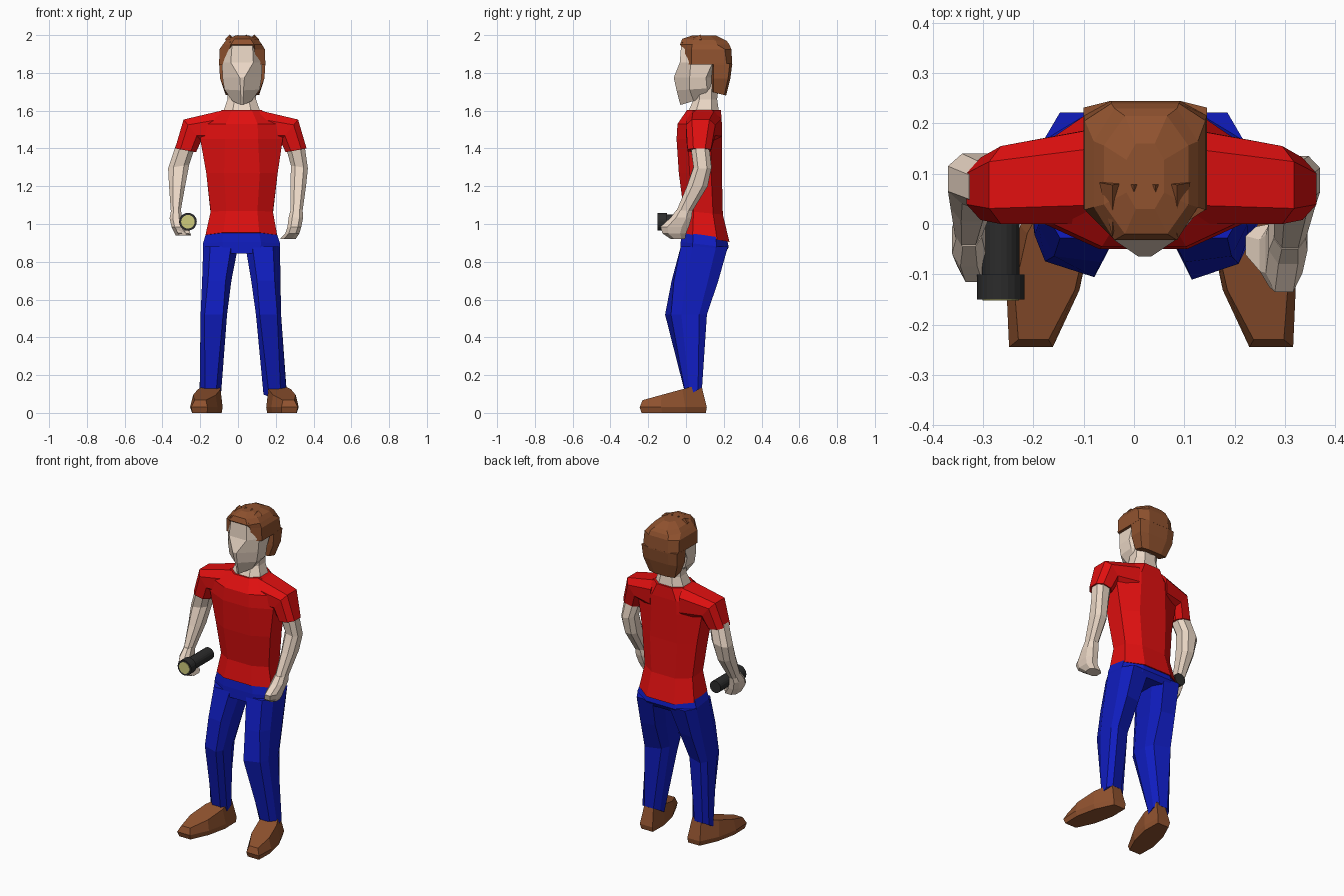
import bpy, bmesh, math


def material(name, rgb):
    m = bpy.data.materials.new(name)
    m.diffuse_color = (*rgb, 1)
    return m


SKIN = material("skin", (.83, .68, .56))
RED = material("shirt_red", (.75, .005, .005))
BLUE = material("denim_blue", (.005, .012, .52))
BROWN = material("brown", (.28, .085, .028))
BLACK = material("black", (.025, .025, .025))
LENS = material("lens", (.62, .6, .2))


def sec(x0, x1, y0, y1, z0, z1=None, dz=0, c=.25, d=.25, ky=0, kx=0):
    """Eight-sided section fitted between (x0,z0)-(x1,z1) and y0-y1, with slope and shear."""
    z1 = z0 if z1 is None else z1
    st = [(c, 0), (1 - c, 0), (1, d), (1, 1 - d), (1 - c, 1), (c, 1), (0, 1 - d), (0, d)]
    return [(x0 + (x1 - x0) * s + kx * (t - .5),
             y0 + (y1 - y0) * t + ky * (s - .5),
             z0 + (z1 - z0) * s + dz * (t - .5)) for s, t in st]


def loft(name, mat, sections, mirror_x=None):
    """Skin a row of sections into a closed solid; optionally reflect it about x = mirror_x."""
    bm = bmesh.new()
    rings = []
    for s in sections:
        rings.append([bm.verts.new((2 * mirror_x - x if mirror_x is not None else x, y, z))
                      for x, y, z in s])
    n = len(rings[0])
    for a, b in zip(rings, rings[1:]):
        for i in range(n):
            j = (i + 1) % n
            bm.faces.new((a[i], a[j], b[j], b[i]))
    bm.faces.new(rings[0])
    bm.faces.new(rings[-1])
    bmesh.ops.recalc_face_normals(bm, faces=bm.faces)
    me = bpy.data.meshes.new(name)
    bm.to_mesh(me)
    bm.free()
    me.materials.append(mat)
    ob = bpy.data.objects.new(name, me)
    bpy.context.collection.objects.link(ob)
    return ob


def cylinder_y(name, mat, r, y0, y1, x, z):
    bpy.ops.mesh.primitive_cylinder_add(vertices=20, radius=r, depth=y1 - y0,
                                        location=(x, (y0 + y1) / 2, z),
                                        rotation=(math.pi / 2, 0, 0))
    ob = bpy.context.object
    ob.name = name
    ob.data.materials.append(mat)


# Shirt body
loft("shirt", RED, [
    sec(-.172, .207, -.03, .23, .93, dz=-.05),
    sec(-.145, .185, -.012, .195, 1.06, dz=-.02),
    sec(-.168, .21, -.038, .19, 1.27),
    sec(-.2, .237, -.05, .19, 1.45, c=.3),
    sec(-.19, .23, -.045, .19, 1.53, c=.3),
    sec(-.085, .125, .005, .185, 1.603)])

# Sleeves
for side, mx in (("right", None), ("left", .015)):
    loft(side + "_sleeve", RED, [
        sec(-.08, -.09, .0, .188, 1.602, 1.42, d=.2),
        sec(-.288, -.195, .0, .155, 1.553, 1.44, d=.2),
        sec(-.333, -.222, .008, .132, 1.40, 1.38)], mx)

# Forearms
loft("right_forearm", SKIN, [
    sec(-.328, -.23, .025, .122, 1.42, 1.40),
    sec(-.37, -.258, .04, .14, 1.295, 1.315),
    sec(-.365, -.28, .005, .115, 1.2),
    sec(-.355, -.305, -.05, .03, 1.06)])
loft("left_forearm", SKIN, [
    sec(.255, .352, .025, .122, 1.40, 1.42),
    sec(.28, .37, .04, .135, 1.31, 1.295),
    sec(.278, .36, .005, .115, 1.2),
    sec(.278, .342, -.05, .035, 1.07)])

# Right fist, curling under the flashlight
loft("right_hand", SKIN, [
    sec(-.353, -.303, -.045, .03, 1.08),
    sec(-.362, -.295, -.085, .02, 1.03),
    sec(-.352, -.285, -.115, .012, .985),
    sec(-.33, -.25, -.1, .0, .94)])
loft("right_fingers", SKIN, [
    sec(-.33, -.315, -.11, -.01, .975, .945),
    sec(-.26, -.248, -.1, -.015, .972, .94)])

# Left fist
loft("left_hand", SKIN, [
    sec(.278, .342, -.05, .035, 1.075),
    sec(.268, .345, -.08, .03, 1.035),
    sec(.262, .335, -.135, .015, .985),
    sec(.25, .325, -.125, .0, .95),
    sec(.222, .305, -.08, -.005, .92)])

# Flashlight
cylinder_y("flashlight_body", BLACK, .037, -.11, .09, -.265, 1.012)
cylinder_y("flashlight_head", BLACK, .047, -.15, -.10, -.265, 1.012)
cylinder_y("flashlight_lens", LENS, .036, -.152, -.14, -.265, 1.012)

# Trousers: hips and two legs
loft("trouser_hips", BLUE, [
    sec(-.165, .2, -.02, .215, .955, dz=-.04),
    sec(-.185, .223, -.028, .226, .89, dz=-.03),
    sec(-.183, .22, -.03, .205, .845)])
loft("right_leg", BLUE, [
    sec(-.184, .0, -.028, .222, .88, c=.2),
    sec(-.19, -.035, -.07, .165, .7, ky=-.02, c=.2),
    sec(-.198, -.058, -.09, .095, .52, ky=-.045, c=.15),
    sec(-.203, -.09, .0, .085, .11, dz=.05)])
loft("left_leg", BLUE, [
    sec(.04, .222, -.028, .222, .88, c=.2),
    sec(.07, .225, -.07, .165, .7, ky=.02, c=.2),
    sec(.095, .228, -.095, .095, .52, ky=.045, c=.15),
    sec(.135, .257, .0, .085, .11, dz=.05)])

# Shoes, toes turned out
for side, mx in (("right", None), ("left", .034)):
    loft(side + "_shoe", BROWN, [
        sec(-.23, -.1, -.235, .105, 0, kx=.075, d=.32, c=.2),
        sec(-.24, -.095, -.245, .11, .03, kx=.075, d=.32, c=.2),
        sec(-.225, -.105, -.23, .08, .11, dz=.085, kx=.07, d=.32)], mx)

# Neck and head
loft("neck", SKIN, [
    sec(-.08, .12, .01, .175, 1.59),
    sec(-.055, .095, .04, .165, 1.66),
    sec(-.055, .095, .04, .17, 1.74)])
loft("head", SKIN, [
    sec(-.03, .072, -.03, .17, 1.66, dz=.06, c=.45, d=.35),
    sec(-.072, .115, -.05, .18, 1.715, dz=.015, c=.46, d=.3),
    sec(-.082, .125, -.065, .19, 1.775, c=.44, d=.33),
    sec(-.085, .128, -.033, .2, 1.855, c=.22),
    sec(-.055, .1, -.026, .19, 1.945, c=.15)])

# Hair: cap, nape and fringe locks
loft("hair_cap", BROWN, [
    sec(-.1, .145, .0, .245, 1.845, c=.22, d=.12),
    sec(-.098, .142, -.006, .24, 1.925, c=.22, d=.14),
    sec(-.08, .127, -.032, .23, 1.95, c=.2),
    sec(-.06, .108, -.02, .215, 1.975, dz=-.01),
    sec(-.015, .06, .03, .16, 1.997)])
loft("hair_nape", BROWN, [
    sec(-.065, .112, .135, .212, 1.69, dz=-.02, c=.25, d=.12),
    sec(-.095, .14, .133, .235, 1.77, c=.22, d=.12),
    sec(-.1, .145, .133, .245, 1.85, c=.22, d=.12)])
for i in range(4):
    bpy.ops.mesh.primitive_cone_add(vertices=4, radius1=.026, depth=.11,
                                    location=(-.043 + i * .043, .028, 1.968),
                                    rotation=(math.radians(100), 0, 0))
    lock = bpy.context.object
    lock.name = "hair_lock_%d" % (i + 1)
    lock.data.materials.append(BROWN)
